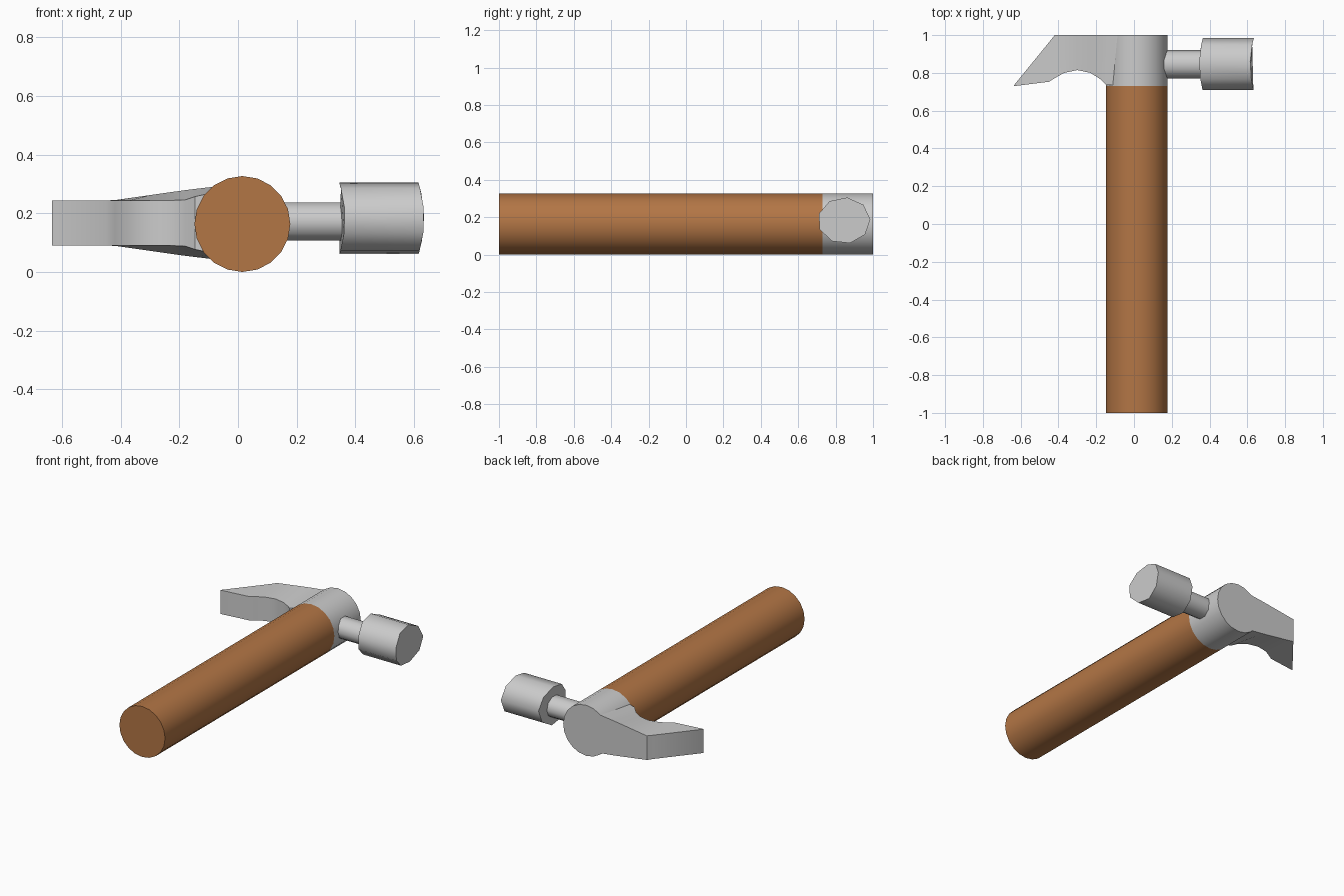
import bpy, bmesh
from math import sin, cos, pi, radians

if "Cube" in bpy.data.objects:
    bpy.data.objects.remove(bpy.data.objects["Cube"])


def loft(name, rings, cap_start=True, cap_end=True, color=None, angle=40):
    """Skin a list of equal-length point rings into one smooth-shaded object."""
    bm = bmesh.new()
    vs = [[bm.verts.new(p) for p in r] for r in rings]
    n = len(rings[0])
    for a, b in zip(vs, vs[1:]):
        for i in range(n):
            j = (i + 1) % n
            bm.faces.new((a[i], a[j], b[j], b[i]))
    if cap_start:
        bm.faces.new(vs[0][::-1])
    if cap_end:
        bm.faces.new(vs[-1])
    bmesh.ops.recalc_face_normals(bm, faces=bm.faces)
    mesh = bpy.data.meshes.new(name)
    bm.to_mesh(mesh)
    bm.free()
    ob = bpy.data.objects.new(name, mesh)
    bpy.context.collection.objects.link(ob)
    if color:
        mat = bpy.data.materials.new(name)
        mat.diffuse_color = color
        mat.use_nodes = True
        mat.node_tree.nodes["Principled BSDF"].inputs["Base Color"].default_value = mat.diffuse_color
        mesh.materials.append(mat)
    bpy.ops.object.select_all(action='DESELECT')
    ob.select_set(True)
    bpy.context.view_layer.objects.active = ob
    bpy.ops.object.shade_smooth_by_angle(angle=radians(angle))
    return ob


def ring_y(y, n=20, r=0.1635, cx=0.015, cz=0.1635):
    return [(cx + r * cos(2 * pi * i / n), y, cz + r * sin(2 * pi * i / n)) for i in range(n)]


def ring_x(x, ry, rz, n, cy=0.845, cz=0.182, bow=0.0, turn=0.0):
    # bow pulls the top and bottom of the ring toward -x
    out = []
    for i in range(n):
        a = 2 * pi * i / n + turn
        out.append((x - bow * sin(a) ** 2, cy + ry * cos(a), cz + rz * sin(a)))
    return out


# wooden handle and the steel collar that continues it
loft("handle", [ring_y(-1), ring_y(0.73)], cap_end=False, color=(0.45, 0.18, 0.06, 1))
loft("head_collar", [ring_y(0.73), ring_y(1)], cap_start=False)

# neck and striking block
loft("neck", [ring_x(x, 0.075, 0.068, 10, cz=0.172) for x in (0.1, 0.38)])
loft("striking_block",
     [ring_x(x, 0.141, 0.124, 9, bow=0.02, turn=radians(3)) for x in (0.365, 0.635)], angle=45)

# claw: x, bottom y, top y, half width at the bottom, half width at the top
stations = [
    (-0.635, 0.730, 0.735, 0.077, 0.077),
    (-0.450, 0.753, 0.962, 0.077, 0.077),
    (-0.420, 0.772, 1.000, 0.077, 0.078),
    (-0.370, 0.800, 1.000, 0.077, 0.085),
    (-0.300, 0.815, 1.000, 0.077, 0.095),
    (-0.230, 0.800, 1.000, 0.077, 0.105),
    (-0.180, 0.768, 1.000, 0.079, 0.112),
    (-0.147, 0.735, 1.000, 0.090, 0.116),
    (-0.080, 0.735, 1.000, 0.105, 0.124),
]
cz = 0.167
loft("claw", [[(x, yb, cz - wb), (x, yb, cz + wb), (x, yt, cz + wt), (x, yt, cz - wt)]
              for x, yb, yt, wb, wt in stations])
